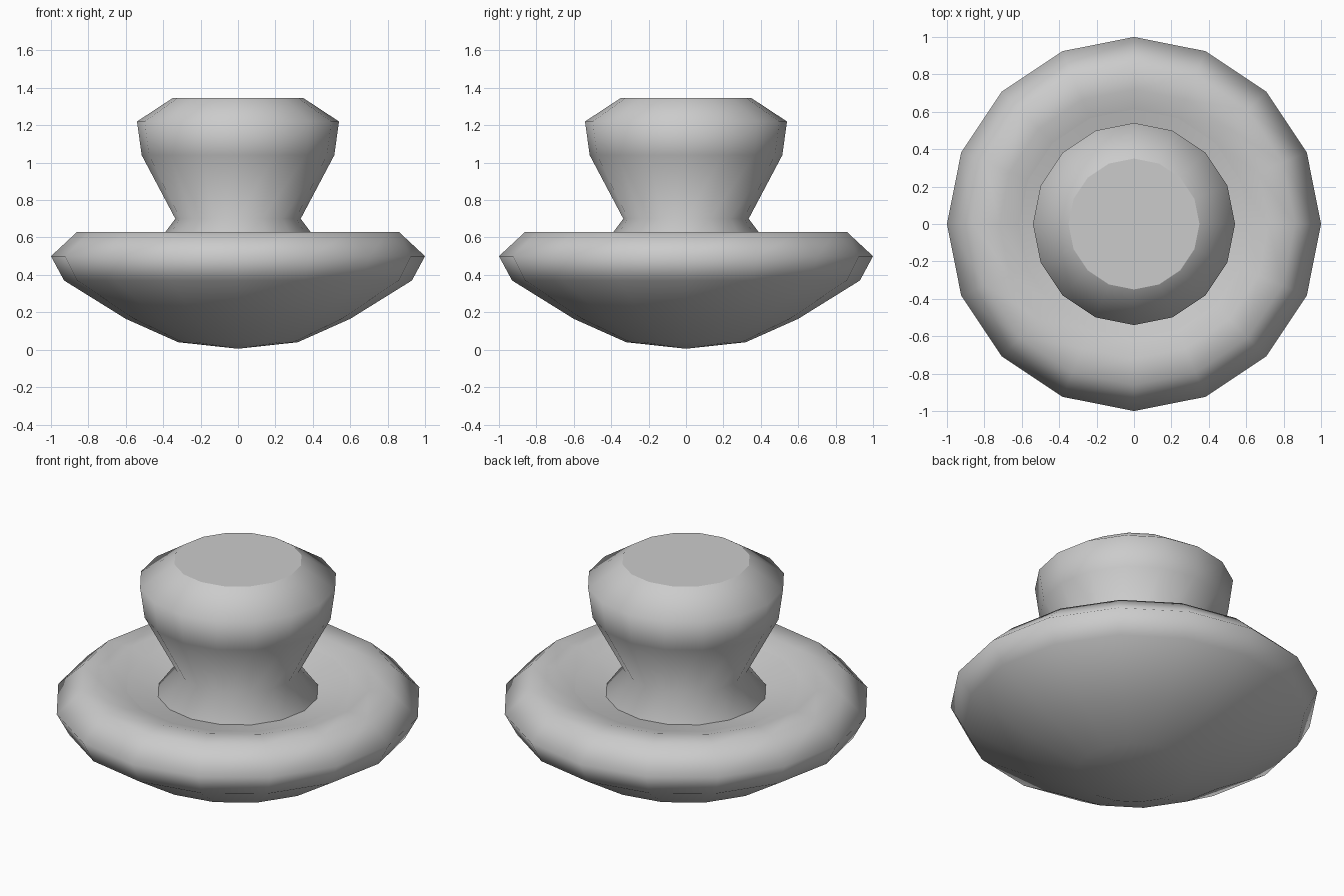
import bpy
import bmesh
from math import cos, sin, tau

SIDES = 16

cube = bpy.data.objects.get("Cube")
if cube:
    bpy.data.objects.remove(cube, do_unlink=True)

grey = bpy.data.materials.new("plain grey")
grey.use_nodes = True
grey.diffuse_color = (0.6, 0.6, 0.6, 1)
grey.node_tree.nodes["Principled BSDF"].inputs["Base Color"].default_value = (0.6, 0.6, 0.6, 1)


def lathe(name, profile, tip=None, cap=False):
    """Turn (radius, height) points, listed bottom to top, around z."""
    bm = bmesh.new()
    rings = []
    for r, z in profile:
        rings.append([bm.verts.new((r * cos(tau * i / SIDES), r * sin(tau * i / SIDES), z))
                      for i in range(SIDES)])
    for low, high in zip(rings, rings[1:]):
        for i in range(SIDES):
            j = (i + 1) % SIDES
            bm.faces.new((low[i], low[j], high[j], high[i]))
    if tip is not None:
        point = bm.verts.new((0, 0, tip))
        for i in range(SIDES):
            bm.faces.new((point, rings[0][(i + 1) % SIDES], rings[0][i]))
    for face in bm.faces:
        face.smooth = True
    if cap:
        # Flat top with a crisp rim
        top = bm.faces.new(rings[-1])
        for edge in top.edges:
            edge.smooth = False
    mesh = bpy.data.meshes.new(name)
    bm.to_mesh(mesh)
    bm.free()
    mesh.materials.append(grey)
    obj = bpy.data.objects.new(name, mesh)
    bpy.context.collection.objects.link(obj)
    return obj


# Shallow bowl that rolls over into a rounded rim
lathe("bowl_and_rim", [(0.32, 0.04), (0.60, 0.165), (0.93, 0.37), (1.0, 0.50),
                       (0.86, 0.63), (0.72, 0.63), (0.613, 0.60)], tip=0.005)

# Sunken floor between the rim and the knob
lathe("floor_ring", [(0.613, 0.60), (0.43, 0.555)][::1])

# Waisted knob with a bevelled flat top
lathe("knob", [(0.44, 0.54), (0.44, 0.56), (0.335, 0.70), (0.515, 1.04),
               (0.54, 1.22), (0.35, 1.345)], cap=True)
